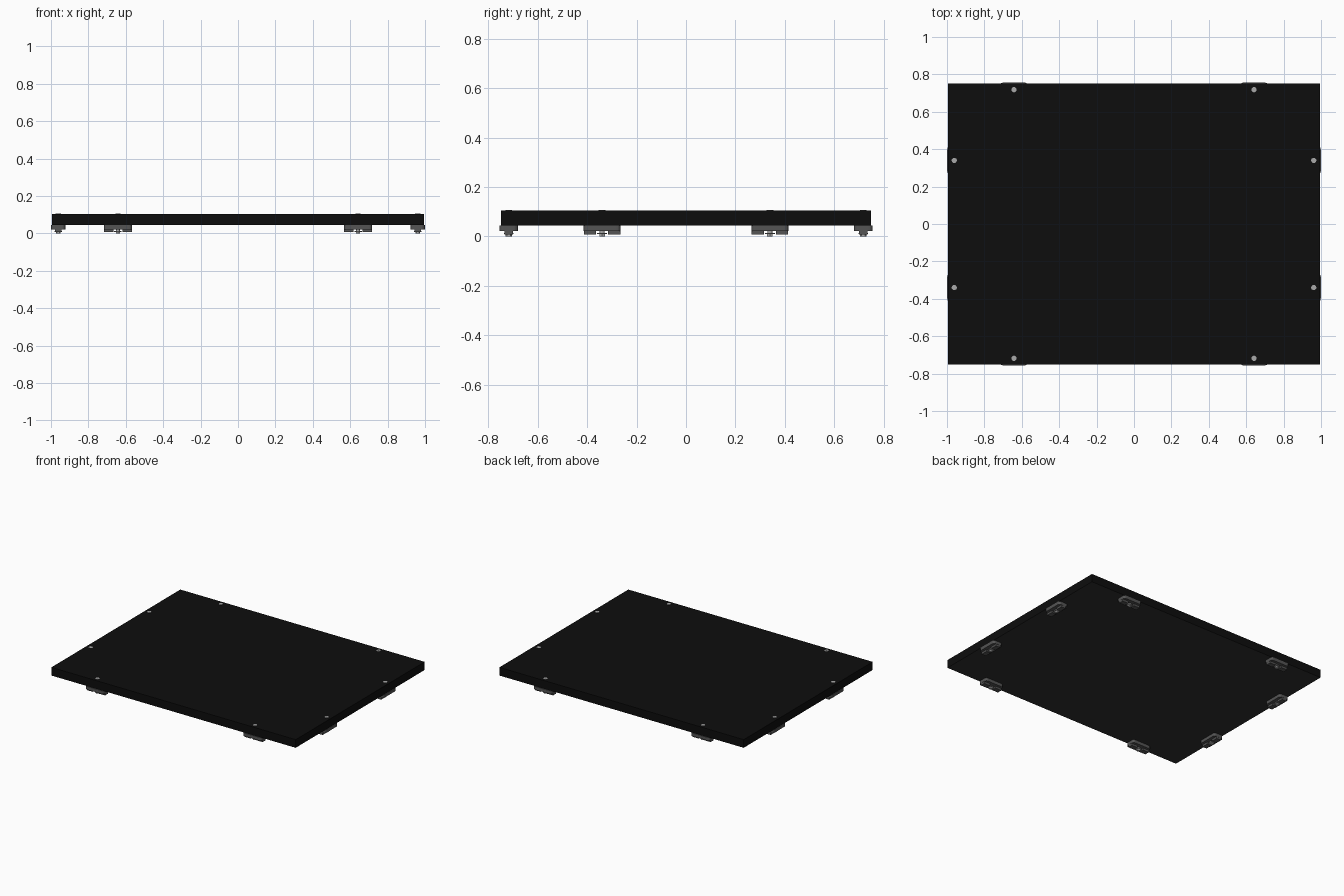
import bpy, bmesh, math
from mathutils import Matrix, Vector

if "Cube" in bpy.data.objects:
    bpy.data.objects.remove(bpy.data.objects["Cube"])


def material(name, v):
    m = bpy.data.materials.new(name)
    m.diffuse_color = (v, v, v, 1)
    m.use_nodes = True
    m.node_tree.nodes["Principled BSDF"].inputs["Base Color"].default_value = m.diffuse_color
    return m


BLACK = material("black_top", 0.004)
UNDER = material("dark_underside", 0.03)
DARK = material("dark_rubber", 0.09)
STEEL = material("steel", 0.4)


def finish(name, bm, mats, matrix=Matrix()):
    bmesh.ops.recalc_face_normals(bm, faces=bm.faces)
    me = bpy.data.meshes.new(name)
    bm.to_mesh(me)
    bm.free()
    for m in mats:
        me.materials.append(m)
    ob = bpy.data.objects.new(name, me)
    bpy.context.collection.objects.link(ob)
    ob.matrix_world = matrix
    return ob


def box(bm, x0, x1, y0, y1, z0, z1):
    m = Matrix.LocRotScale(Vector(((x0 + x1) / 2, (y0 + y1) / 2, (z0 + z1) / 2)),
                           None, Vector((x1 - x0, y1 - y0, z1 - z0)))
    bmesh.ops.create_cube(bm, size=1, matrix=m)


def cylinder(bm, r, z0, z1, n=24):
    bmesh.ops.create_cone(bm, cap_ends=True, segments=n, radius1=r, radius2=r,
                          depth=z1 - z0, matrix=Matrix.Translation((0, 0, (z0 + z1) / 2)))


def rounded(bm, w, d, r, z0, z1, n=5):
    # upright prism with rounded corners
    pts = []
    for k, (sx, sy) in enumerate([(1, 1), (-1, 1), (-1, -1), (1, -1)]):
        for i in range(n + 1):
            a = math.pi / 2 * (k + i / n)
            pts.append((sx * (w / 2 - r) + r * math.cos(a), sy * (d / 2 - r) + r * math.sin(a)))
    f = bm.faces.new([bm.verts.new((x, y, z0)) for x, y in pts])
    ext = bmesh.ops.extrude_face_region(bm, geom=[f])
    vs = [v for v in ext["geom"] if isinstance(v, bmesh.types.BMVert)]
    bmesh.ops.translate(bm, verts=vs, vec=(0, 0, z1 - z0))


# Main slab with a lighter underside
bm = bmesh.new()
box(bm, -0.995, 0.995, -0.75, 0.75, 0.045, 0.105)
bm.normal_update()
for f in bm.faces:
    f.material_index = 1 if f.normal.z < -0.5 else 0
finish("slab", bm, [BLACK, UNDER])

# Eight feet: two per side, long axis along the edge
places = [(sx * 0.642, sy * 0.718, 0) for sx in (-1, 1) for sy in (-1, 1)]
places += [(sx * 0.961, sy * 0.34, math.pi / 2) for sx in (-1, 1) for sy in (-1, 1)]

for x, y, rot in places:
    mat = Matrix.Translation((x, y, 0)) @ Matrix.Rotation(rot, 4, 'Z')

    # foot plate against the slab
    bm = bmesh.new()
    rounded(bm, 0.15, 0.075, 0.016, 0.022, 0.045)
    finish("foot_plate", bm, [DARK], mat)

    # lower rail, split around the bolt with a thin bridge above it
    bm = bmesh.new()
    for s in (-1, 1):
        box(bm, *sorted((s * 0.024, s * 0.074)), -0.018, 0.018, 0.007, 0.022)
    finish("foot_rail", bm, [DARK], mat)

    # bolt below: shank, washer and hex head
    bm = bmesh.new()
    cylinder(bm, 0.010, 0.013, 0.022)
    cylinder(bm, 0.020, 0.009, 0.014)
    cylinder(bm, 0.013, 0.0, 0.009, 6)
    finish("bolt_head", bm, [STEEL], mat)

    # bolt end on the top surface
    bm = bmesh.new()
    cylinder(bm, 0.014, 0.10, 0.1065)
    cylinder(bm, 0.007, 0.10, 0.1075, 6)
    finish("top_screw", bm, [STEEL], mat)
